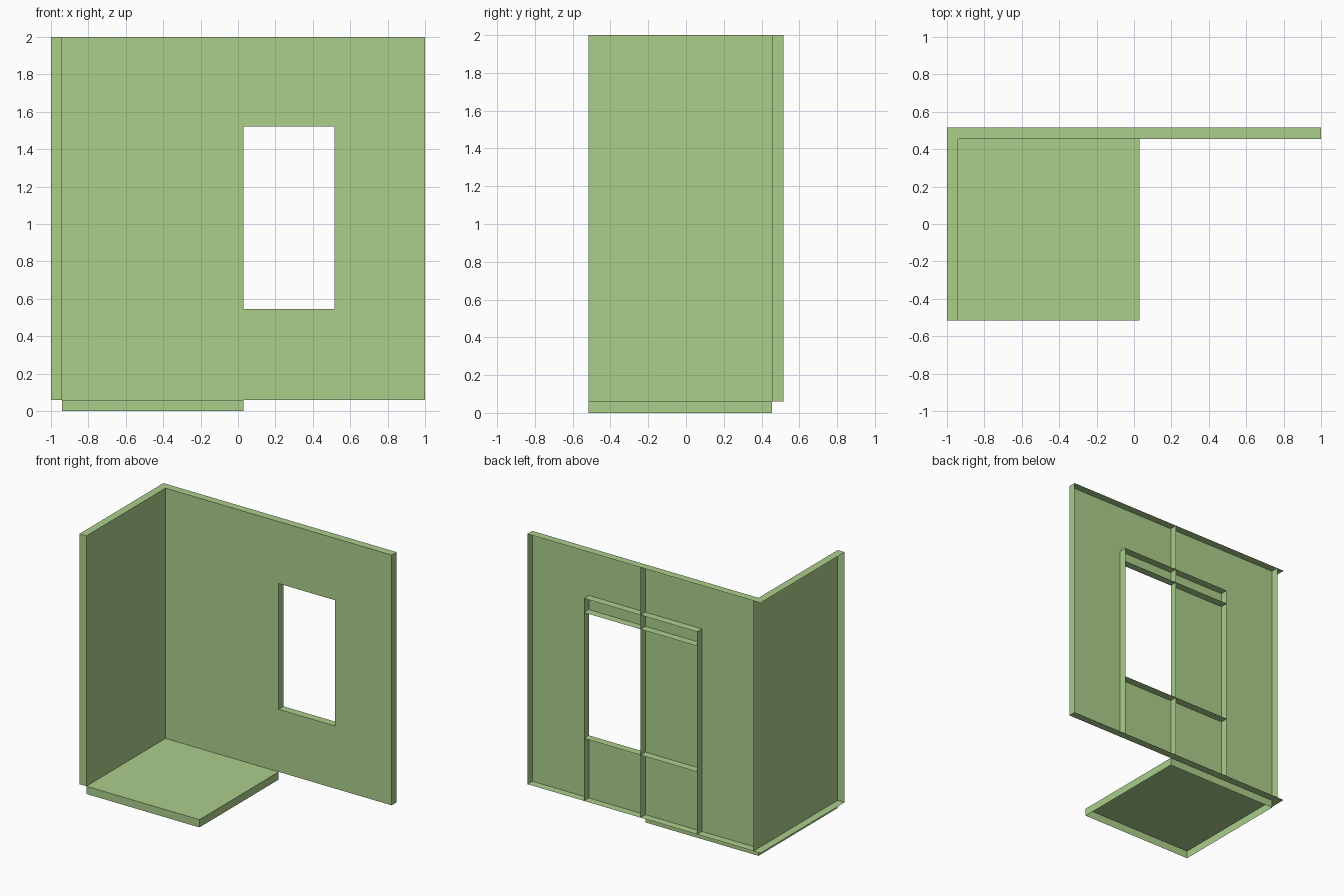
import bpy, bmesh

if "Cube" in bpy.data.objects:
    bpy.data.objects.remove(bpy.data.objects["Cube"])

# Key planes of the panel set
X0, XS, XM, X1 = -1.0, -0.94, 0.03, 1.0      # outer left, side skin, middle, right end
YF, YW, YB = -0.515, 0.455, 0.515            # front, wall skin, back
Z0, ZF, ZT = 0.0, 0.06, 2.0                  # ground, floor top, wall top
FL, FR = -0.455, 0.515                       # window frame left / right
SILL, HEAD, TRIM = 0.545, 1.52, 1.63         # frame shelf heights

mat = bpy.data.materials.new("panel_green")
mat.diffuse_color = (0.41, 0.62, 0.26, 1)
mat.use_nodes = True
mat.node_tree.nodes["Principled BSDF"].inputs["Base Color"].default_value = mat.diffuse_color


def build(name, rects):
    """Join axis-aligned sheets (lo, hi), each flat along one axis, into one object."""
    bm = bmesh.new()
    for lo, hi in rects:
        flat = next(i for i in range(3) if abs(hi[i] - lo[i]) < 1e-6)
        a, b = [(1, 2), (0, 2), (0, 1)][flat]
        vs = []
        for s, t in ((0, 0), (1, 0), (1, 1), (0, 1)):
            p = list(lo)
            p[a], p[b] = (lo, hi)[s][a], (lo, hi)[t][b]
            vs.append(bm.verts.new(p))
        bm.faces.new(vs)
    bmesh.ops.remove_doubles(bm, verts=bm.verts, dist=1e-4)
    me = bpy.data.meshes.new(name)
    bm.to_mesh(me)
    bm.free()
    me.materials.append(mat)
    ob = bpy.data.objects.new(name, me)
    bpy.context.collection.objects.link(ob)
    return ob


# Back wall skin: grid of cells with the window cell left out
xs, zs = (XS, XM, FR, X1), (ZF, SILL, HEAD, ZT)
build("wall_skin", [((xs[i], YW, zs[k]), (xs[i + 1], YW, zs[k + 1]))
                    for i in range(3) for k in range(3) if (i, k) != (1, 1)])

# Side wall skin and its front end cap
build("side_wall_skin", [((XS, YF, ZF), (XS, YB, ZT))])
build("side_wall_end", [((X0, YF, ZF), (XS, YF, ZT))])

# L-shaped plates along the top and bottom of both walls
for name, z in (("bottom_plate", ZF), ("top_plate", ZT)):
    build(name, [((XS, YW, z), (X1, YB, z)),
                 ((X0, YF, z), (XS, YW, z)),
                 ((X0, YW, z), (XS, YB, z))])

# Upright ribs behind the wall skin
for name, x, top in (("middle_rib", XM, ZT), ("end_rib", X1, ZT),
                     ("frame_left_rib", FL, TRIM), ("frame_right_rib", FR, TRIM)):
    build(name, [((x, YW, ZF), (x, YB, top))])

# Horizontal shelves of the window frame
for name, z in (("window_sill", SILL), ("window_head", HEAD), ("frame_top", TRIM)):
    build(name, [((FL, YW, z), (FR, YB, z))])

# Floor tile: top sheet with a rim, open underneath
build("floor_tile", [((XS, YF, ZF), (XM, YW, ZF)),
                     ((XS, YF, Z0), (XM, YF, ZF)),
                     ((XS, YW, Z0), (XM, YW, ZF)),
                     ((XS, YF, Z0), (XS, YW, ZF)),
                     ((XM, YF, Z0), (XM, YW, ZF))])
